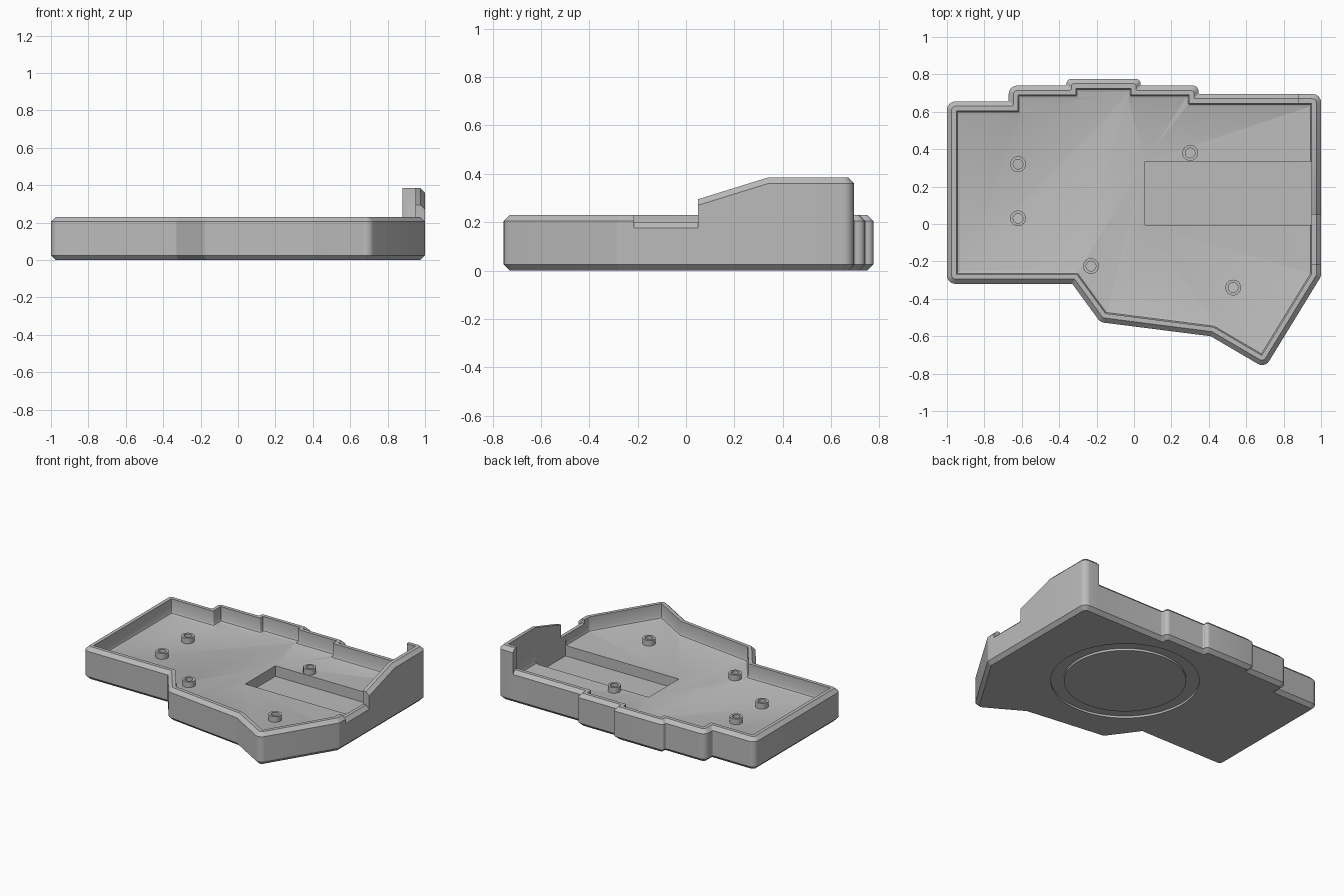
import bpy, bmesh, math
from mathutils import Vector

cube = bpy.data.objects.get("Cube")
if cube:
    bpy.data.objects.remove(cube)

grey = bpy.data.materials.new("matte_grey")
grey.use_nodes = True
grey.diffuse_color = (0.5, 0.5, 0.5, 1)
grey.node_tree.nodes["Principled BSDF"].inputs["Base Color"].default_value = grey.diffuse_color

RIM, CHAMFER, WALL = 0.23, 0.025, 0.05
FLOOR, FILLET = 0.125, 0.02
HIGH, NOTCH = 0.385, 0.2
STEPS = 6

# Tray outline, clockwise from the back corner at -x
CORNERS = [Vector(p) for p in [
    (-1, .655), (-.67, .655), (-.67, .74), (-.36, .74), (-.36, .775), (.035, .775),
    (.035, .74), (.345, .74), (.345, .695), (1, .695), (1, -.28), (.7, -.77),
    (.41, -.6), (-.18, -.525), (-.33, -.32), (-1, -.32)]]
TALL_CORNER = 9
# Rim height changes along the edge that starts at each corner
STOPS = {8: [(.88, .695, RIM), (.88, .695, HIGH)],
         9: [(1, .34, HIGH), (1, .05, .295), (1, .05, NOTCH),
             (1, -.215, NOTCH), (1, -.215, RIM)]}


def outline(inset):
    """Inset outline with rounded corners, as (x, y, rim height)."""
    pts = []
    for i, c in enumerate(CORNERS):
        before, after = c - CORNERS[i - 1], CORNERS[(i + 1) % len(CORNERS)] - c
        shortest = min(before.length, after.length)
        a, b = before.normalized(), after.normalized()
        na, nb = Vector((a.y, -a.x)), Vector((b.y, -b.x))
        corner = c + (na + nb) * inset / (1 + na.dot(nb))
        convex = a.x * b.y - a.y * b.x < 0
        radius = min(.045, .65 * shortest) * max(.08, 1 - inset / WALL) if convex else .008
        turn = a.angle(b)
        reach = radius * math.tan(turn / 2)
        centre = corner - a * reach + (na if convex else -na) * radius
        height = HIGH if i == TALL_CORNER else RIM
        for k in range(STEPS + 1):
            t = turn * k / STEPS
            side = na if convex else -na
            p = centre - side * radius * math.cos(t) + a * radius * math.sin(t)
            pts.append((p.x, p.y, height))
        for x, y, h in STOPS.get(i, []):
            pts.append((x + nb.x * inset, y + nb.y * inset, h))
    return pts


def finish(name, bm, smooth=True):
    bmesh.ops.remove_doubles(bm, verts=bm.verts, dist=1e-5)
    bmesh.ops.dissolve_degenerate(bm, edges=bm.edges, dist=1e-5)
    bmesh.ops.recalc_face_normals(bm, faces=bm.faces)
    mesh = bpy.data.meshes.new(name)
    bm.to_mesh(mesh)
    bm.free()
    mesh.materials.append(grey)
    obj = bpy.data.objects.new(name, mesh)
    bpy.context.collection.objects.link(obj)
    if smooth:
        shade(obj)
    return obj


def shade(obj):
    bpy.ops.object.select_all(action='DESELECT')
    obj.select_set(True)
    bpy.context.view_layer.objects.active = obj
    bpy.ops.object.shade_smooth_by_angle(angle=math.radians(30))


def loft(name, loops, closed=False):
    """Skin a list of equal loops; close it into a ring or cap both ends."""
    bm = bmesh.new()
    rows = [[bm.verts.new(p) for p in loop] for loop in loops]
    pairs = list(zip(rows, rows[1:]))
    if closed:
        pairs.append((rows[-1], rows[0]))
    else:
        bm.faces.new(rows[0])
        bm.faces.new(rows[-1])
    n = len(rows[0])
    for r, s in pairs:
        for i in range(n):
            j = (i + 1) % n
            bm.faces.new((r[i], r[j], s[j], s[i]))
    return finish(name, bm)


def tube(name, x, y, inner, outer, z0, z1, sides):
    def circle(r, z):
        return [(x + r * math.cos(math.tau * k / sides),
                 y + r * math.sin(math.tau * k / sides), z) for k in range(sides)]
    return loft(name, [circle(inner, z0), circle(outer, z0),
                       circle(outer, z1), circle(inner, z1)], closed=True)


def box(name, lo, hi):
    bm = bmesh.new()
    bmesh.ops.create_cube(bm, size=1)
    for v in bm.verts:
        v.co = [(l + h) / 2 + c * (h - l) for l, h, c in zip(lo, hi, v.co)]
    return finish(name, bm, smooth=False)


def cut(obj, cutter):
    cutter.hide_render = True
    mod = obj.modifiers.new("cut", 'BOOLEAN')
    mod.operation, mod.solver, mod.object = 'DIFFERENCE', 'EXACT', cutter
    bpy.context.view_layer.objects.active = obj
    bpy.ops.object.modifier_apply(modifier=mod.name)
    bpy.data.objects.remove(cutter)


# Tray: inset and height of each loop, from underside over the rim to the floor
def flat(inset, z):
    return [(x, y, z) for x, y, h in outline(inset)]


def top(inset, drop):
    return [(x, y, h - drop) for x, y, h in outline(inset)]


tray = loft("case_tray", [
    flat(CHAMFER, 0), flat(0, CHAMFER), top(0, CHAMFER), top(CHAMFER, 0), top(WALL, 0),
    flat(WALL, FLOOR + FILLET), flat(WALL + FILLET * .3, FLOOR + FILLET * .3),
    flat(WALL + FILLET, FLOOR)])

# Battery pocket in the floor and ring groove in the underside
cut(tray, box("pocket_cutter", (.06, -.005, .05), (.955, .335, .17)))
cut(tray, tube("groove_cutter", .185, .13, .395, .48, -.02, .015, 96))
shade(tray)

# Screw standoffs
for i, (x, y) in enumerate([(-.62, .32), (-.62, .03), (-.23, -.225), (.3, .38), (.53, -.34)]):
    tube(f"standoff_{i + 1}", x, y, .026, .042, FLOOR - .01, FLOOR + .04, 32)
